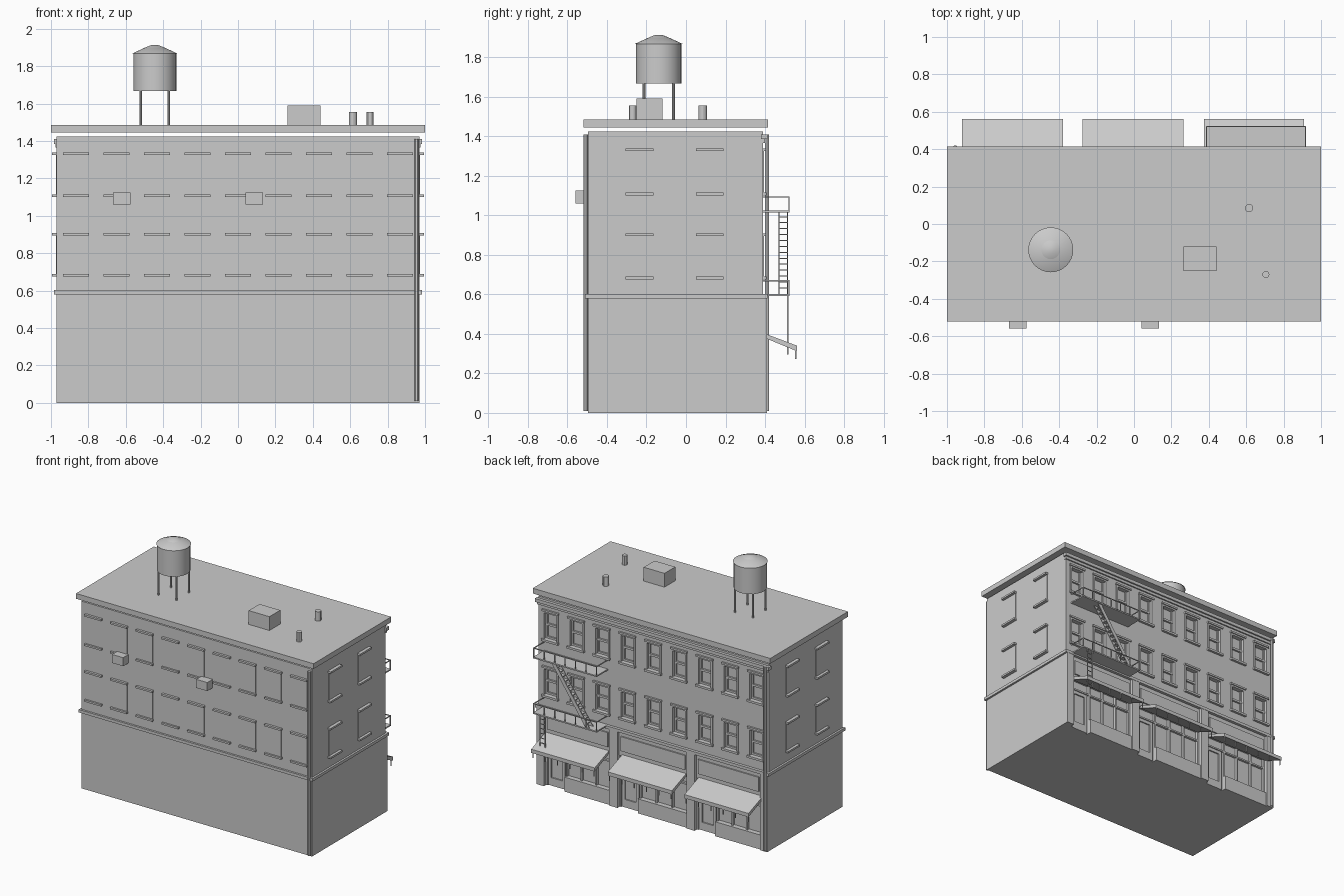
import bpy, bmesh, math
from mathutils import Vector, Matrix

if "Cube" in bpy.data.objects:
    bpy.data.objects.remove(bpy.data.objects["Cube"])

grey = bpy.data.materials.new("stone grey")
grey.diffuse_color = (0.6, 0.6, 0.6, 1)
grey.use_nodes = True
grey.node_tree.nodes["Principled BSDF"].inputs["Base Color"].default_value = grey.diffuse_color


def finish(name, bm, smooth=False):
    bmesh.ops.recalc_face_normals(bm, faces=bm.faces)
    me = bpy.data.meshes.new(name)
    bm.to_mesh(me)
    bm.free()
    ob = bpy.data.objects.new(name, me)
    bpy.context.collection.objects.link(ob)
    me.materials.append(grey)
    if smooth:
        bpy.ops.object.select_all(action='DESELECT')
        ob.select_set(True)
        bpy.context.view_layer.objects.active = ob
        bpy.ops.object.shade_smooth_by_angle(angle=math.radians(30))
    return ob


def boxes(name, items):
    """One object from many boxes, each (x0, x1, y0, y1, z0, z1)."""
    bm = bmesh.new()
    for x0, x1, y0, y1, z0, z1 in items:
        mid = Vector((x0 + x1, y0 + y1, z0 + z1)) / 2
        m = Matrix.Translation(mid) @ Matrix.Diagonal((x1 - x0, y1 - y0, z1 - z0, 1))
        bmesh.ops.create_cube(bm, size=1, matrix=m)
    return finish(name, bm)


def tubes(name, items, seg=12):
    """One object from many vertical cones, each (x, y, z0, z1, r0, r1)."""
    bm = bmesh.new()
    for x, y, z0, z1, r0, r1 in items:
        bmesh.ops.create_cone(bm, cap_ends=True, segments=seg, radius1=r0, radius2=r1,
                              depth=z1 - z0, matrix=Matrix.Translation((x, y, (z0 + z1) / 2)))
    return finish(name, bm, True)


def prism(name, pts, axis, a, b):
    """Extrude a profile along x (pts are y, z) or along y (pts are x, z)."""
    bm = bmesh.new()
    vs = [bm.verts.new((a, p, z) if axis == 'x' else (p, a, z)) for p, z in pts]
    f = bm.faces.new(vs)
    r = bmesh.ops.extrude_face_region(bm, geom=[f])
    off = (b - a, 0, 0) if axis == 'x' else (0, b - a, 0)
    bmesh.ops.translate(bm, vec=off, verts=[v for v in r['geom'] if isinstance(v, bmesh.types.BMVert)])
    return finish(name, bm)


cols = [(i - 4) * 0.2165 for i in range(9)]
side_cols = (-0.235, 0.12)
floors = ((0.69, 0.895), (1.115, 1.325))
HW = 0.064   # half width of a window
X, F, G, B = 0.97, 0.39, 0.362, -0.495   # side wall, facade, glass, rear wall

# Main body, belt course, roof slab and facade cornice
boxes("wall_core", [(-X, X, B, G, 0, 1.425)])
boxes("belt_course", [(-0.985, 0.985, -0.51, 0.412, 0.58, 0.602)])
boxes("roof_slab", [(-1, 1, -0.52, 0.415, 1.445, 1.485)])
boxes("facade_cornice", [(-0.985, 0.985, F - 0.01, 0.412, 1.385, 1.41),
                         (-0.975, 0.975, F - 0.01, 0.4, 1.365, 1.385)])

# Street facade skin with window openings
skin = [(-X, X, G - 0.01, F, a, b) for a, b in ((0.602, 0.69), (0.895, 1.115), (1.325, 1.425))]
edges = [-X] + [c + s * HW for c in cols for s in (-1, 1)] + [X]
for z0, z1 in floors:
    skin += [(edges[i], edges[i + 1], G - 0.01, F, z0, z1) for i in range(0, len(edges), 2)]
boxes("facade_wall", skin)

# Street windows: frame, sashes, sill and lintel
frames, sashes, trim = [], [], []
for z0, z1 in floors:
    zm = (z0 + z1) / 2
    for c in cols:
        for s in (-1, 1):
            e = c + s * (HW - 0.005)
            frames.append((e - 0.007, e + 0.007, G - 0.005, F + 0.006, z0, z1))
            e = c + s * (HW - 0.018)
            sashes.append((e - 0.006, e + 0.006, G - 0.005, G + 0.012, z0, z1))
        frames.append((c - HW, c + HW, G - 0.005, F + 0.006, z1 - 0.012, z1))
        sashes.append((c - HW, c + HW, G - 0.005, G + 0.014, zm - 0.008, zm + 0.008))
        sashes.append((c - HW, c + HW, G - 0.005, G + 0.012, z0, z0 + 0.014))
        trim.append((c - 0.07, c + 0.07, G, F + 0.018, z0 - 0.016, z0))
        trim.append((c - 0.07, c + 0.07, G, F + 0.014, z1, z1 + 0.014))
boxes("street_window_frames", frames)
boxes("street_window_sashes", sashes)
boxes("street_sills_and_lintels", trim)

# Rear and side windows: thin plates with sills and lintels
plates, trim = [], []
for z0, z1 in floors:
    bars = ((z0 - 0.014, z0), (z1, z1 + 0.014))
    for c in cols:
        plates.append((c - HW, c + HW, B - 0.004, B + 0.01, z0, z1))
        trim += [(c - 0.07, c + 0.07, B - 0.018, B + 0.01, a, b) for a, b in bars]
    for c in side_cols:
        for s in (-1, 1):
            xa, xb = sorted((s * (X - 0.01), s * (X + 0.004)))
            plates.append((xa, xb, c - HW, c + HW, z0, z1))
            xa, xb = sorted((s * (X - 0.01), s * (X + 0.025)))
            trim += [(xa, xb, c - 0.07, c + 0.07, a, b) for a, b in bars]
boxes("rear_and_side_windows", plates)
boxes("rear_and_side_sills_and_lintels", trim)

# Shop fronts: pilasters, fascia, stall risers, mullions and doors
pil = [(-X, -0.91), (-0.36, -0.29), (0.29, 0.36), (0.91, X)]
boxes("pilasters", [(a, b, G - 0.01, 0.41, 0, 0.58) for a, b in pil])
bays = [(pil[i][1], pil[i + 1][0]) for i in range(3)]
fascia, riser, mull, doors = [], [], [], []
for a, b in bays:
    d = b - 0.165
    fascia += [(a, b, G - 0.01, F, 0.395, 0.58), (a + 0.02, b - 0.02, G, F + 0.01, 0.435, 0.545)]
    riser.append((a, d, G - 0.01, 0.4, 0, 0.11))
    for i in range(4):
        x = a + 0.006 + (d - a - 0.012) * i / 3
        mull.append((x - 0.006, x + 0.006, G - 0.01, G + 0.02, 0.11, 0.395))
    mull.append((a, b, G - 0.01, G + 0.018, 0.315, 0.327))
    mull.append((b - 0.012, b, G - 0.01, G + 0.02, 0, 0.395))
    doors += [(d + 0.012, d + 0.035, G - 0.01, G + 0.01, 0, 0.315),
              (b - 0.035, b - 0.012, G - 0.01, G + 0.01, 0, 0.315),
              (d + 0.035, b - 0.035, G - 0.01, G + 0.01, 0, 0.06),
              (d + 0.035, b - 0.035, G - 0.01, G + 0.01, 0.29, 0.315)]
boxes("shop_fascias", fascia)
boxes("shop_stall_risers", riser)
boxes("shop_mullions", mull)
boxes("shop_doors", doors)

# Awnings with small hanging tassels
for n, (a, b) in zip(("left", "middle", "right"), ((-0.92, -0.38), (-0.275, 0.265), (0.375, 0.91))):
    prism("awning_" + n, [(0.385, 0.407), (0.562, 0.34), (0.562, 0.312), (0.385, 0.385)], 'x', a, b)
    boxes("awning_tassels_" + n, [(x - 0.003, x + 0.003, 0.552, 0.558, 0.272, 0.32)
                                  for x in (a + 0.01 + (b - a - 0.02) * i / 5 for i in range(6))])

# Fire escape: platforms, rails, stair and drop ladder
x0, x1, y1 = 0.385, 0.92, 0.525
esc = []
for z in (0.592, 1.015):
    esc.append((x0, x1, F, y1, z, z + 0.01))
    esc.append((x0, x1, y1 - 0.006, y1, z + 0.074, z + 0.08))
    esc += [(x - 0.003, x + 0.003, y1 - 0.006, y1, z, z + 0.08)
            for x in (x0 + 0.003 + (x1 - x0 - 0.006) * i / 6 for i in range(7))]
    for x in (x0, x1 - 0.006):
        esc.append((x, x + 0.006, F, y1, z + 0.074, z + 0.08))
boxes("fire_escape_platforms", esc)
for n, y in (("inner", 0.468), ("outer", 0.511)):
    prism("fire_escape_stair_" + n + "_stringer",
          [(0.45, 0.6), (0.485, 0.6), (0.775, 1.02), (0.74, 1.02)], 'y', y, y + 0.005)
boxes("fire_escape_treads", [(0.452 + 0.29 * t, 0.483 + 0.29 * t, 0.47, 0.514, 0.6 + 0.42 * t, 0.605 + 0.42 * t)
                             for t in (i / 14 for i in range(1, 14))])
boxes("drop_ladder", [(x - 0.003, x + 0.003, 0.512, 0.518, 0.295, 0.6) for x in (0.825, 0.87)]
      + [(0.825, 0.87, 0.513, 0.517, z, z + 0.005) for z in (0.31 + 0.036 * i for i in range(8))])

# Downpipes on opposite corners
tubes("downpipes", [(x, y, 0.01, 1.41, 0.011, 0.011) for x, y in ((0.955, -0.507), (-0.955, 0.41))])

# Rear air conditioners
boxes("air_conditioners", [(x, x + 0.093, -0.56, B + 0.01, 1.06, 1.125) for x in (-0.668, 0.04)])

# Roof items: bulkhead, vents and water tank
boxes("roof_bulkhead", [(0.265, 0.44, -0.25, -0.12, 1.48, 1.59)])
tubes("roof_vents", [(0.615, 0.085, 1.48, 1.556, 0.022, 0.022),
                     (0.705, -0.27, 1.48, 1.556, 0.019, 0.019)])
tx, ty = -0.445, -0.138
tubes("tank_legs", [(tx + i * 0.075, ty + j * 0.075, 1.48, 1.68, 0.007, 0.007)
                    for i in (-1, 1) for j in (-1, 1)], 8)
tubes("tank_barrel", [(tx, ty, 1.668, 1.87, 0.115, 0.115)], 32)
tubes("tank_roof", [(tx, ty, 1.868, 1.9, 0.12, 0.05), (tx, ty, 1.9, 1.912, 0.05, 0.02)], 32)
